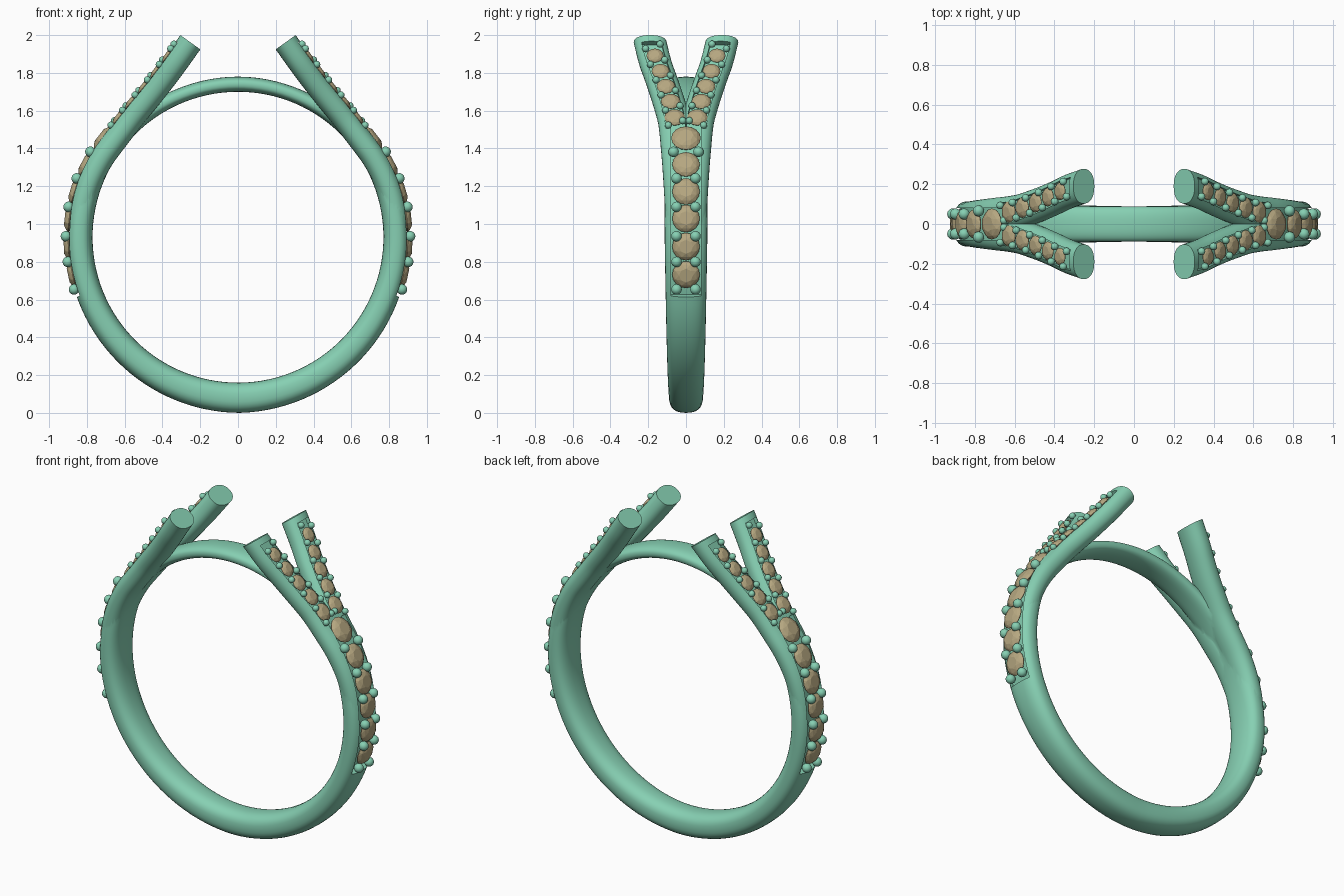
import bpy, bmesh, math
from mathutils import Vector, Matrix

if "Cube" in bpy.data.objects:
    bpy.data.objects.remove(bpy.data.objects["Cube"])

CZ, RIN = 0.93, 0.77          # finger hole centre height and radius


def material(name, col):
    m = bpy.data.materials.new(name)
    m.diffuse_color = (*col, 1)
    m.use_nodes = True
    m.node_tree.nodes["Principled BSDF"].inputs["Base Color"].default_value = m.diffuse_color
    return m


METAL = material("metal", (0.24, 0.63, 0.45))
GEM = material("gem", (0.47, 0.39, 0.22))


def interp(table, u):
    """Smooth curve through (u, value) pairs."""
    n = len(table)
    u = min(max(u, table[0][0]), table[-1][0])
    i = max(k for k in range(n - 1) if table[k][0] <= u)

    def slope(k):
        a, b = table[max(k - 1, 0)], table[min(k + 1, n - 1)]
        return (b[1] - a[1]) / (b[0] - a[0])
    (u0, v0), (u1, v1) = table[i], table[i + 1]
    h = u1 - u0
    t = (u - u0) / h
    return (v0 * (2*t**3 - 3*t*t + 1) + slope(i) * h * (t**3 - 2*t*t + t)
            + v1 * (3*t*t - 2*t**3) + slope(i + 1) * h * (t**3 - t*t))


# outer silhouette of the shoulder (height -> x), and arm splay (height -> y)
OUTER = [(0.45, 0.768), (0.62, 0.852), (0.80, 0.897), (0.93, 0.907), (1.09, 0.893), (1.24, 0.85),
         (1.38, 0.778), (1.50, 0.69), (1.62, 0.597), (1.74, 0.498), (1.865, 0.402), (2.0, 0.305)]
SPLAY = [(0.9, 0.015), (1.2, 0.03), (1.4, 0.043), (1.57, 0.06), (1.65, 0.08), (1.73, 0.105),
         (1.81, 0.133), (1.89, 0.162), (2.0, 0.19)]
# band thickness and half width by angle from the bottom
THICK = [(0, 0.16), (70, 0.14), (90, 0.137), (112, 0.125), (135, 0.09), (150, 0.08), (180, 0.08)]
WIDTH = [(0, 0.088), (70, 0.108), (100, 0.113), (125, 0.1), (150, 0.088), (180, 0.088)]


def shoulder(z):
    """Point on the outer face, and outward normal, right-hand side."""
    e = 0.004
    za, zb = max(z - e, 0.45), min(z + e, 2.0)
    t = Vector((interp(OUTER, zb) - interp(OUTER, za), 0, zb - za)).normalized()
    return Vector((interp(OUTER, z), 0, z)), Vector((t.z, 0, -t.x))


def oval(n, power):
    pts = []
    for k in range(n):
        a = 2 * math.pi * k / n
        c, s = math.cos(a), math.sin(a)
        pts.append((math.copysign(abs(c) ** (2 / power), c), math.copysign(abs(s) ** (2 / power), s)))
    return pts


def loft(name, rings, closed=False):
    bm = bmesh.new()
    rows = [[bm.verts.new(p) for p in r] for r in rings]
    n = len(rows[0])
    for i in range(len(rows) - (0 if closed else 1)):
        a, b = rows[i], rows[(i + 1) % len(rows)]
        for k in range(n):
            bm.faces.new((a[k], a[(k + 1) % n], b[(k + 1) % n], b[k]))
    if not closed:
        bm.faces.new(rows[0])
        bm.faces.new(rows[-1])
    bmesh.ops.recalc_face_normals(bm, faces=bm.faces)
    return finish(name, bm, METAL)


def finish(name, bm, mat):
    me = bpy.data.meshes.new(name)
    bm.to_mesh(me)
    bm.free()
    me.materials.append(mat)
    ob = bpy.data.objects.new(name, me)
    bpy.context.collection.objects.link(ob)
    return ob


def smooth(ob, angle):
    bpy.ops.object.select_all(action='DESELECT')
    ob.select_set(True)
    bpy.context.view_layer.objects.active = ob
    bpy.ops.object.shade_smooth_by_angle(angle=math.radians(angle))


def combine(target, other, op):
    bpy.context.view_layer.objects.active = target
    m = target.modifiers.new("bool", 'BOOLEAN')
    m.operation, m.object, m.solver = op, other, 'EXACT'
    bpy.ops.object.modifier_apply(modifier=m.name)
    bpy.data.objects.remove(other)


def flip(p, sx, sy=1):
    return Vector((p[0] * sx, p[1] * sy, p[2]))


def span(a, b, n):
    return [a + (b - a) * i / (n - 1) for i in range(n)]


# finger band, thinning to a slim bridge at the top
rings = []
for i in range(120):
    d = i * 3 + 0.7
    a = math.radians(d)
    f = d if d <= 180 else 360 - d
    t, w = interp(THICK, f) / 2, interp(WIDTH, f)
    out = Vector((math.sin(a), 0, -math.cos(a)))
    mid = Vector((0, 0, CZ)) + out * (RIN + t)
    rings.append([mid + out * (t * c) + Vector((0, w * s, 0)) for c, s in oval(32, 2.5)])
band = loft("ring_band", rings, closed=True)

# four splayed arms
for sx in (1, -1):
    for sy in (1, -1):
        rings = []
        for z in span(0.97, 2.0, 40):
            p, n = shoulder(z)
            p.y = interp(SPLAY, z)
            rings.append([flip(p + n * (0.065 * (c - 1)) + Vector((0, 0.087 * s, 0)), sx, sy)
                          for c, s in oval(32, 2.25)])
        combine(band, loft("arm", rings), 'UNION')


# stone channels cut into the shoulders and arms
def channel(z0, z1, half, splay, sx, sy):
    rings = []
    for z in span(z0, z1, 24):
        p, n = shoulder(z)
        p.y = interp(SPLAY, z) if splay else 0
        rings.append([flip(p + n * h + Vector((0, y, 0)), sx, sy)
                      for h, y in ((-0.034, -half), (-0.034, half), (0.06, half), (0.06, -half))])
    combine(band, loft("cutter", rings), 'DIFFERENCE')


for sx in (1, -1):
    channel(0.615, 1.535, 0.08, False, sx, 1)
    for sy in (1, -1):
        channel(1.512, 1.968, 0.053, True, sx, sy)
smooth(band, 35)


# faceted stones and round beads
def add_stone(bm, frame, r):
    pts = [(0, 0, -0.42)]
    for n, rad, h, off in ((8, 0.5, 0.33, 0), (8, 0.82, 0.2, 0.5), (16, 1, 0, 0), (16, 0.98, -0.06, 0)):
        pts += [(rad * math.cos(2 * math.pi * (k + off) / n), rad * math.sin(2 * math.pi * (k + off) / n), h)
                for k in range(n)]
    vs = [bm.verts.new(frame @ (Vector(p) * r)) for p in pts]
    bmesh.ops.convex_hull(bm, input=vs)


def seat(z, y, lift, sx, sy):
    p, n = shoulder(z)
    p = flip(p + n * lift, sx)
    p.y = y * sy
    return Matrix.Translation(p) @ flip(n, sx).to_track_quat('Z', 'Y').to_matrix().to_4x4()


def add_bead(bm, frame, r):
    bmesh.ops.create_uvsphere(bm, u_segments=16, v_segments=10, radius=r, matrix=frame)


for side, sx in (("right", 1), ("left", -1)):
    gems, beads = bmesh.new(), bmesh.new()
    for z in (0.73, 0.88, 1.03, 1.175, 1.32, 1.46):
        add_stone(gems, seat(z, 0, -0.008, sx, 1), 0.078 if z > 1.4 else 0.073)
    for sy in (1, -1):
        for z in (0.655, 0.80, 0.935, 1.09, 1.24, 1.38):
            add_bead(beads, seat(z, 0.05 if z < 1.3 else 0.066, 0.004, sx, sy), 0.028)
        for z, r in ((1.57, 0.054), (1.655, 0.051), (1.735, 0.049), (1.815, 0.047), (1.897, 0.045)):
            add_stone(gems, seat(z, interp(SPLAY, z), -0.008, sx, sy), r)
        for z in (1.535, 1.614, 1.695, 1.775, 1.857, 1.94):
            for k in (-1, 1):
                # beads sit square to the splayed row
                y = interp(SPLAY, z) + k * 0.038
                add_bead(beads, seat(z - k * 0.012, y, 0.0, sx, sy), 0.019)
    bmesh.ops.recalc_face_normals(gems, faces=gems.faces)
    finish("stones_" + side, gems, GEM)
    smooth(finish("prong_beads_" + side, beads, METAL), 60)
